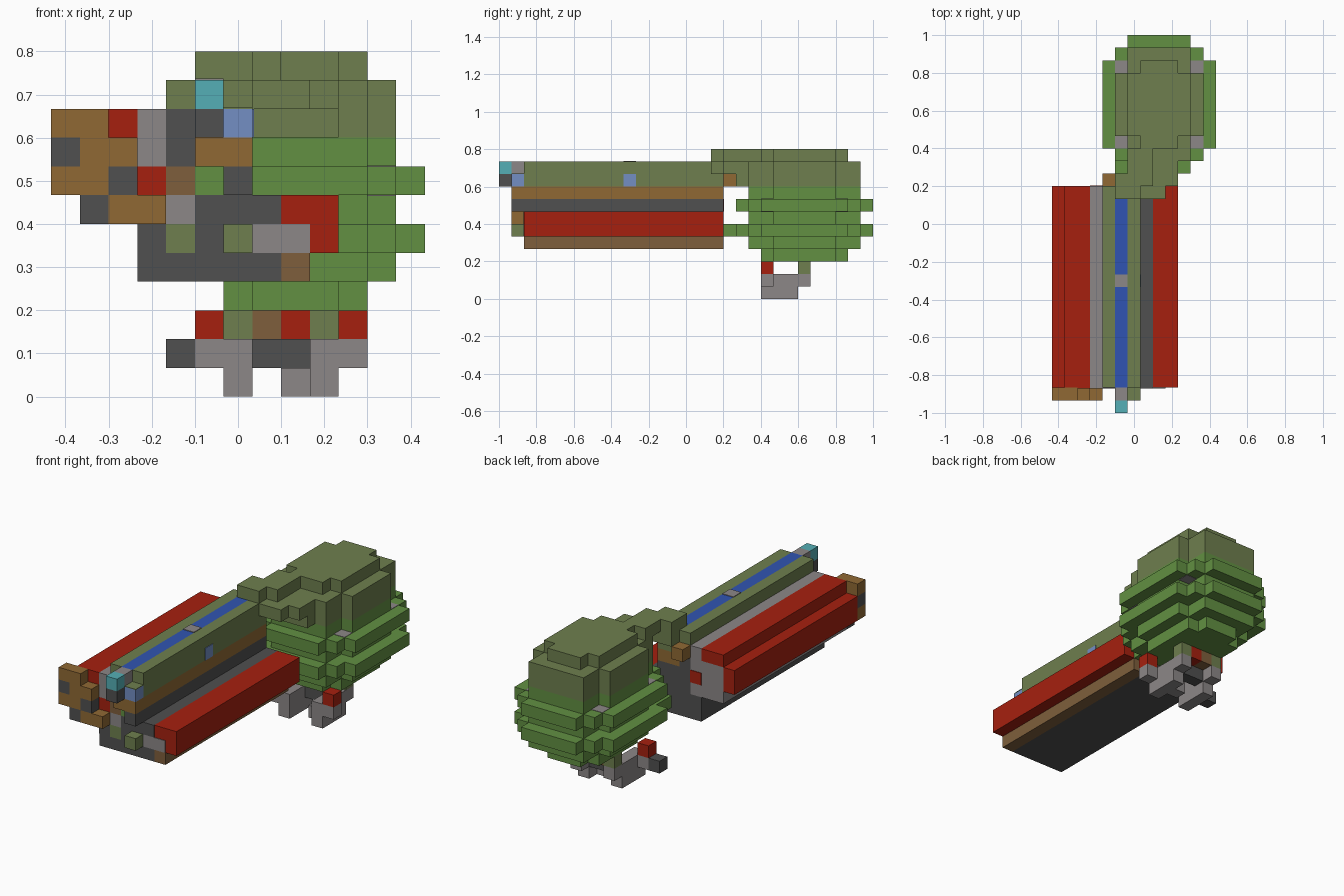
import bpy, bmesh

cube = bpy.data.objects.get("Cube")
if cube:
    bpy.data.objects.remove(cube)

U = 1 / 15  # side of one block


def linear(c):
    c /= 255
    return c / 12.92 if c < 0.04 else ((c + 0.055) / 1.055) ** 2.4


def material(name, *rgb):
    mat = bpy.data.materials.new(name)
    mat.use_nodes = True
    col = [linear(c) for c in rgb] + [1]
    mat.diffuse_color = col
    mat.node_tree.nodes["Principled BSDF"].inputs["Base Color"].default_value = col
    return mat


MATS = {
    "o": material("olive", 110, 127, 78),
    "g": material("leaf_green", 98, 144, 66),
    "b": material("wood_brown", 144, 105, 52),
    "n": material("dull_brown", 127, 95, 60),
    "r": material("red", 166, 32, 15),
    "d": material("dark_grey", 80, 80, 80),
    "l": material("light_grey", 140, 135, 135),
    "t": material("teal", 85, 175, 182),
    "s": material("sky_blue", 115, 142, 195),
    "u": material("deep_blue", 48, 84, 178),
}


def part(name, colour, *boxes):
    """One object of boxes, each (x range, y range, z range) in block counts."""
    bm = bmesh.new()
    for x0, x1, y0, y1, z0, z1 in boxes:
        verts = bmesh.ops.create_cube(bm, size=1)["verts"]
        for v in verts:
            v.co.x = ((x1 if v.co.x > 0 else x0) - 6.5) * U
            v.co.y = ((y1 if v.co.y > 0 else y0) - 15) * U
            v.co.z = (z1 if v.co.z > 0 else z0) * U
    mesh = bpy.data.meshes.new(name)
    bm.to_mesh(mesh)
    bm.free()
    mesh.materials.append(MATS[colour])
    obj = bpy.data.objects.new(name, mesh)
    bpy.context.scene.collection.objects.link(obj)
    return obj


def bar(name, colour, *sections):
    """Long bars sharing the same start and end; sections are x and z ranges."""
    part(name, colour, *[(a, b, 2, 18, c, d) for a, b, c, d in sections])


# Long bundle of bars
bar("top_rail", "o", (4, 5, 9, 11), (6, 7, 9, 11), (5, 6, 9, 10))
bar("rail_stripe", "u", (5, 6, 10, 11))
bar("side_trim", "b", (5, 7, 8, 9))
bar("bar_core", "d", (4, 5, 8, 9), (4, 7, 7, 8), (4, 8, 5, 7), (3, 8, 4, 6), (8, 9, 5, 6))
bar("grey_flank", "l", (3, 4, 6, 10), (1, 3, 6, 9))
bar("left_red_bar", "r", (1, 3, 9, 10), (0, 1, 7, 9))
bar("right_red_bar", "r", (8, 10, 6, 7), (9, 10, 5, 6))
bar("lower_trim", "n", (8, 9, 4, 5))
part("rail_spot_top", "l", (5, 6, 10, 11, 11, 11.05))
part("rail_spot_side", "s", (7, 7.05, 10, 11, 9, 10))

# Front end: capitals are raised blocks, small letters are thin plates
FRONT = [
    "     L",
    "BBrldDS",
    "DBBldBB",
    "BBDrngD",
    " DBBlddd",
    "   dodOll",
]
ends = {}
for row, line in enumerate(FRONT):
    z = 10 - row
    for x, key in enumerate(line):
        if key != " ":
            y = 1 if key.isupper() else 1.95
            ends.setdefault(key.lower(), []).append((x, x + 1, y, 2, z, z + 1))
for key, boxes in ends.items():
    part("front_end_" + MATS[key].name, key, *boxes)
part("sky_block_cap", "o", (6, 7, 1, 2, 10, 10.05))
part("front_tip", "t", (5, 6, 0, 1, 10, 11))
part("front_tip_base", "d", (5, 6, 0, 1, 9, 10))
part("back_peg", "b", (4, 5, 17.02, 19, 9, 10.02))
part("back_red_mark", "r", (3, 4, 18, 18.05, 7, 8))

# Rounded body in stepped tiers; half sizes of crossing rectangles
SMALL = [(2.5, 2.5), (1.5, 3.5)]
MID = [(3.5, 2.5), (2.5, 4.5)]
WIDE = [(4.5, 3.5), (3.5, 4.5), (2.5, 5.5)]
CX, CY = 8.5, 24.5


def tier(name, colour, shape, z0, z1):
    part(name, colour, *[(CX - a, CX + a, CY - b, CY + b, z0, z1) for a, b in shape])


for z, shape in enumerate([SMALL, MID, WIDE, MID, WIDE, MID], start=3):
    tier("body_tier_%d" % (z - 2), "g", shape, z, z + 1)
tier("shell", "o", MID, 9, 11)
tier("shell_top", "o", SMALL, 11, 12)
part("body_corner_spots", "l", *[
    (CX + sx * 3 - .5, CX + sx * 3 + .5, CY + sy * 3 - .5, CY + sy * 3 + .5, 6.97, 8.03)
    for sx in (-1, 1) for sy in (-1, 1)])
part("body_nubs", "g", (5, 6, 19, 21, 5, 6), (8, 9, 18, 20, 5, 6))

# Neck joining the bars to the shell
part("neck", "o",
     (5, 7, 17, 19, 11, 12), (6, 8, 18, 21, 11, 12),
     (5, 9, 17, 19, 10, 11), (7, 10, 18, 21, 10, 11),
     (7, 10, 19, 21, 9, 10))

# Legs and feet
for side, x, out in (("right", 6, 5), ("left", 9, 10)):
    part(side + "_leg", "o", (x, x + 1, 24, 25, 2, 3))
    part(side + "_foot", "l", (x, x + 1, 21, 25, 1, 2),
         (out, out + 1, 21, 22, 1, 2), (x, x + 1, 21, 24, 0, 1))
    part(side + "_foot_knob", "r", (out, out + 1, 21, 22, 2, 3))
part("right_toe", "d", (4, 5, 21, 22, 1, 2))
part("left_toe", "l", (8, 9, 22, 23, 0, 1))
part("leg_bridge", "d", (7, 9, 23, 24, 1, 2))
part("tail_stub", "n", (7, 8, 24, 25, 2, 3))
part("belly_mark", "r", (8, 9, 24, 25, 2, 3))
